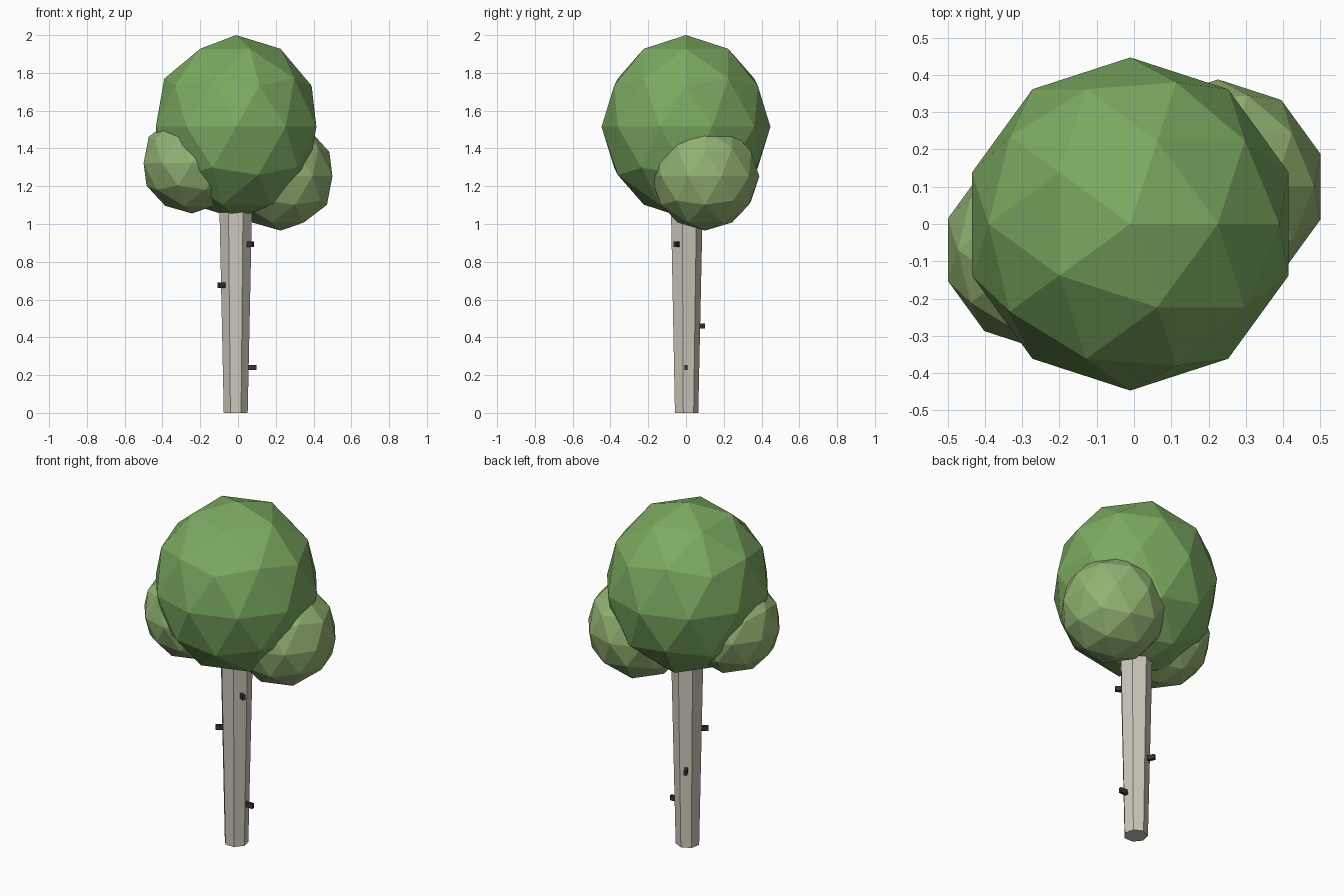
import bpy
import math

if "Cube" in bpy.data.objects:
    bpy.data.objects.remove(bpy.data.objects["Cube"])


def material(name, rgb):
    m = bpy.data.materials.new(name)
    m.diffuse_color = (*rgb, 1)
    m.use_nodes = True
    m.node_tree.nodes["Principled BSDF"].inputs["Base Color"].default_value = m.diffuse_color
    return m


def finish(name, mat):
    ob = bpy.context.object
    ob.name = name
    ob.data.materials.append(mat)
    return ob


leaf = material("leaf_green", (0.20, 0.40, 0.12))
leaf_light = material("leaf_light_green", (0.29, 0.45, 0.17))
bark = material("pale_bark", (0.62, 0.58, 0.50))
dark = material("dark_bark", (0.04, 0.035, 0.03))

TRUNK_X = -0.012

# Seven-sided trunk, widening upward into the crown
HEIGHT = 1.2
bpy.ops.mesh.primitive_cone_add(vertices=7, radius1=0.065, radius2=0.091,
                                depth=HEIGHT, location=(TRUNK_X, 0, HEIGHT / 2))
finish("trunk", bark)

# Foliage: faceted balls (name, centre, horizontal radius, vertical radius)
for name, centre, r, rz, mat in (
    ("crown", (-0.01, 0, 1.515), 0.447, 0.485, leaf),
    ("right_foliage", (0.226, 0.10, 1.253), 0.288, 0.288, leaf_light),
    ("left_foliage", (-0.243, -0.069, 1.322), 0.27, 0.266, leaf_light),
):
    bpy.ops.mesh.primitive_ico_sphere_add(subdivisions=2, radius=1, location=centre)
    finish(name, mat).scale = (r, r, rz)

# Short dark stubs pointing out of the trunk (angle, height)
for i, (angle, z) in enumerate(((0, 0.24), (118, 0.46), (-145, 0.675), (-33, 0.893))):
    a = math.radians(angle)
    d = 0.085
    bpy.ops.mesh.primitive_cube_add(
        size=1, location=(TRUNK_X + d * math.cos(a), d * math.sin(a), z),
        rotation=(0, 0, a))
    finish(f"bark_stub_{i + 1}", dark).scale = (0.05, 0.018, 0.028)
